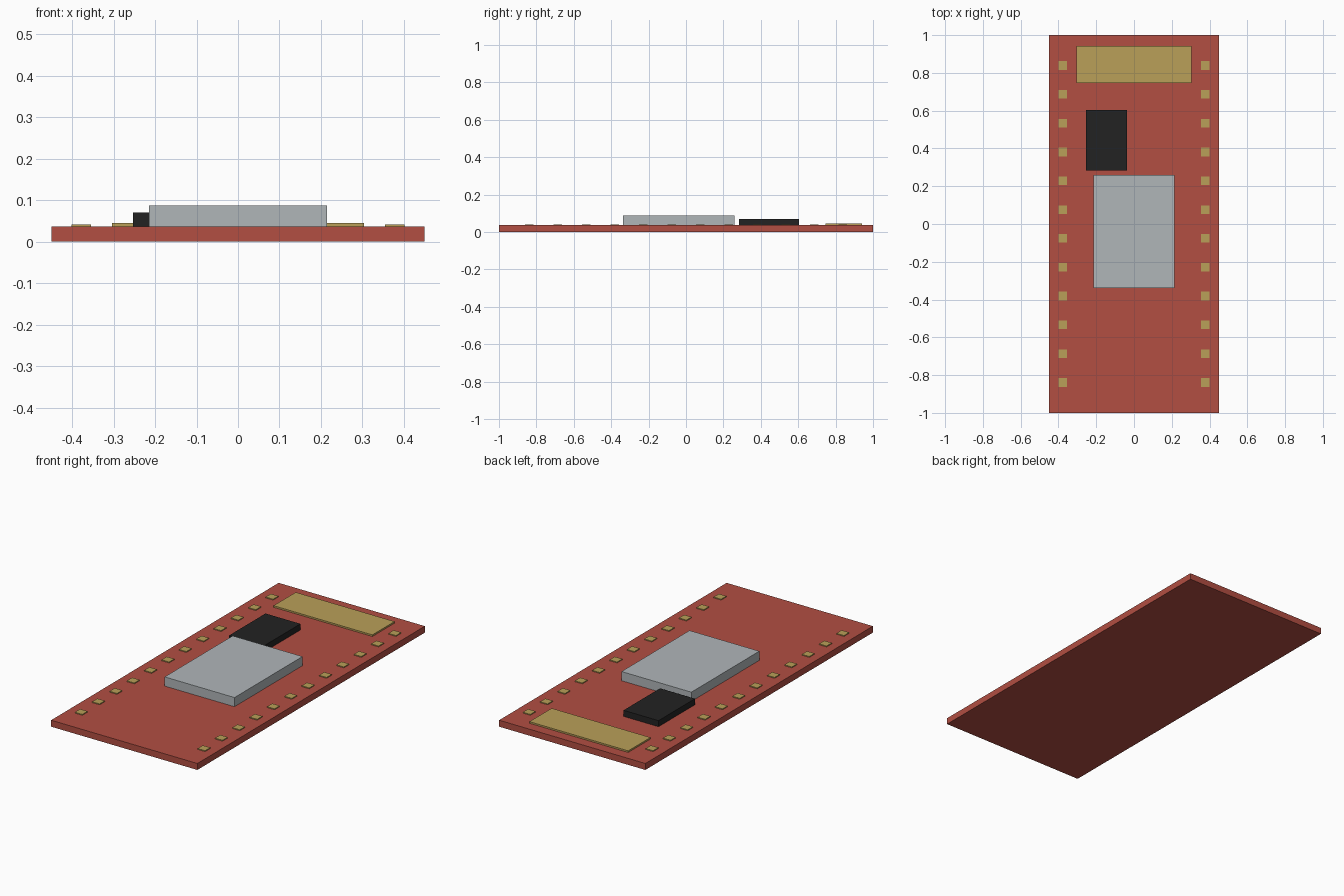
import bpy
import bmesh
from mathutils import Matrix, Vector

cube = bpy.data.objects.get("Cube")
if cube:
    bpy.data.objects.remove(cube, do_unlink=True)


def linear(c):
    c /= 255
    return c / 12.92 if c <= 0.04045 else ((c + 0.055) / 1.055) ** 2.4


def material(name, rgb, rough=0.6):
    colour = tuple(linear(c) for c in rgb) + (1.0,)
    mat = bpy.data.materials.new(name)
    mat.use_nodes = True
    mat.diffuse_color = colour
    shader = mat.node_tree.nodes["Principled BSDF"]
    shader.inputs["Base Color"].default_value = colour
    shader.inputs["Roughness"].default_value = rough
    return mat


def boxes(name, mat, bounds):
    """One object made of boxes, each given as (min corner, max corner)."""
    bm = bmesh.new()
    for lo, hi in bounds:
        lo, hi = Vector(lo), Vector(hi)
        place = Matrix.Translation((lo + hi) / 2) @ Matrix.Diagonal((*(hi - lo), 1))
        bmesh.ops.create_cube(bm, size=1, matrix=place)
    mesh = bpy.data.meshes.new(name)
    bm.to_mesh(mesh)
    bm.free()
    mesh.materials.append(mat)
    obj = bpy.data.objects.new(name, mesh)
    bpy.context.collection.objects.link(obj)
    return obj


red = material("board red", (178, 78, 66))
gold = material("contact gold", (186, 160, 88))
silver = material("shield silver", (176, 182, 185))
black = material("chip black", (34, 34, 34))

TOP = 0.036  # height of the board surface

# Board and the parts mounted on it
boxes("circuit_board", red, [((-0.45, -1, 0), (0.45, 1, TOP))])
boxes("metal_shield", silver, [((-0.215, -0.338, TOP), (0.215, 0.26, 0.087))])
boxes("memory_chip", black, [((-0.253, 0.283, TOP), (-0.038, 0.603, 0.07))])
boxes("antenna_plate", gold, [((-0.304, 0.747, TOP), (0.304, 0.942, 0.045))])

# Twelve contact pads along each long edge
PAD, PITCH, COUNT = 0.023, 0.1525, 12
for side, x in (("left", 0.378), ("right", -0.378)):
    rows = [(i - (COUNT - 1) / 2) * PITCH for i in range(COUNT)]
    boxes(side + "_contact_pads", gold,
          [((x - PAD, y - PAD, TOP), (x + PAD, y + PAD, 0.041)) for y in rows])
